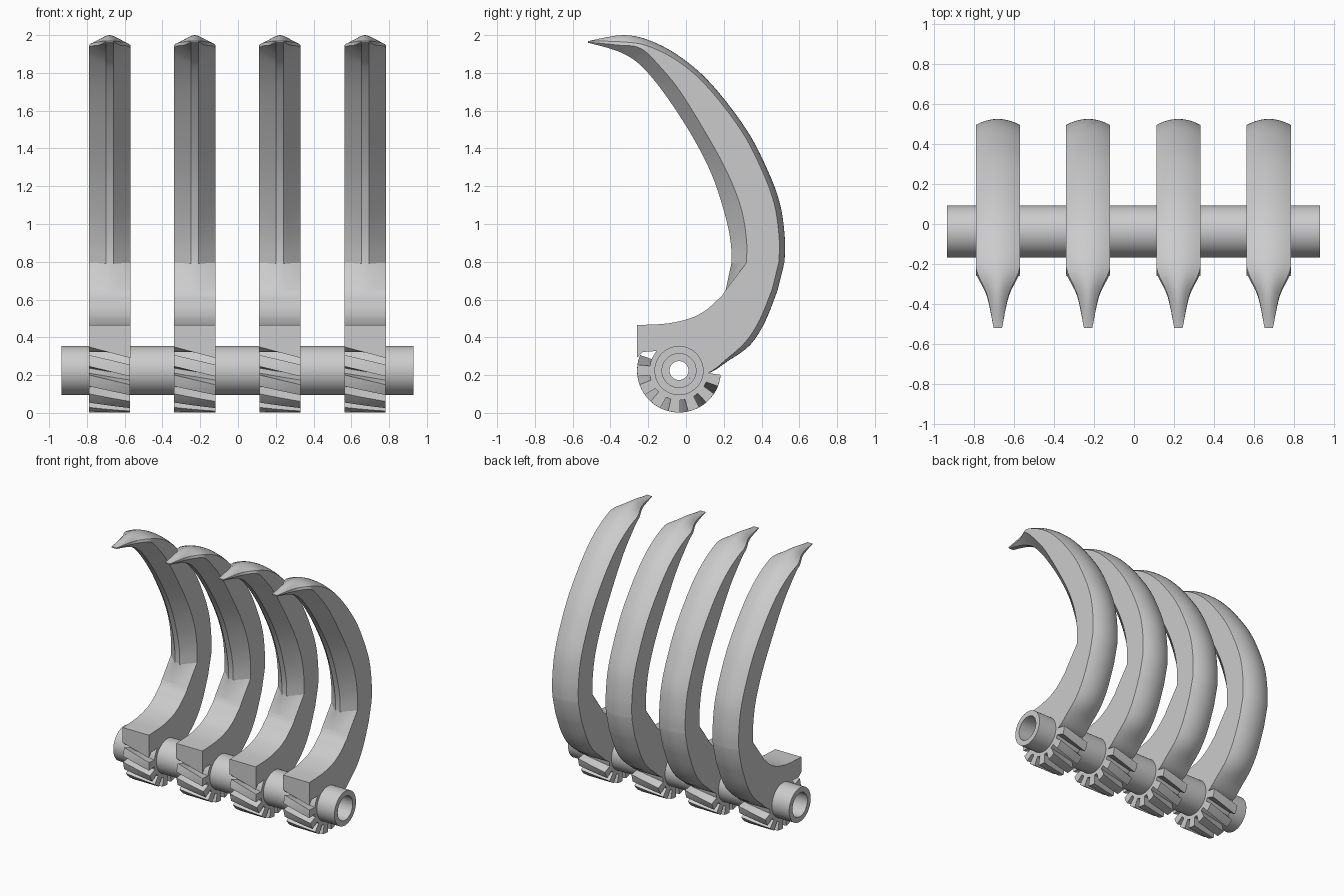
import bpy, bmesh, math
from mathutils import Vector

if "Cube" in bpy.data.objects:
    bpy.data.objects.remove(bpy.data.objects["Cube"])

grey = bpy.data.materials.new("plain grey")
grey.use_nodes = True
grey.diffuse_color = (0.6, 0.6, 0.6, 1)
grey.node_tree.nodes["Principled BSDF"].inputs["Base Color"].default_value = grey.diffuse_color

AXLE_Y, AXLE_Z = -0.037, 0.224
HALF = 0.11                       # half width of a claw
CLAW_X = [-0.68, -0.229, 0.222, 0.673]


def loft(name, rings, closed=False):
    """Skin a run of equal closed rings; cap the ends unless the run is a loop."""
    bm = bmesh.new()
    rows = [[bm.verts.new(p) for p in ring] for ring in rings]
    pairs = list(zip(rows, rows[1:]))
    if closed:
        pairs.append((rows[-1], rows[0]))
    else:
        bm.faces.new(rows[0])
        bm.faces.new(rows[-1])
    for a, b in pairs:
        for i in range(len(a)):
            j = (i + 1) % len(a)
            bm.faces.new((a[i], a[j], b[j], b[i]))
    bmesh.ops.remove_doubles(bm, verts=bm.verts, dist=0.0002)
    bmesh.ops.recalc_face_normals(bm, faces=bm.faces)
    for f in bm.faces:
        f.smooth = True
    for e in bm.edges:
        e.smooth = e.calc_face_angle(0) < math.radians(28)
    mesh = bpy.data.meshes.new(name)
    bm.to_mesh(mesh)
    bm.free()
    mesh.materials.append(grey)
    return mesh


def place(name, mesh, location):
    obj = bpy.data.objects.new(name, mesh)
    obj.location = location
    bpy.context.collection.objects.link(obj)


def spline(keys, steps):
    """Catmull-Rom through rows of numbers."""
    out = []
    for i in range(len(keys) - 1):
        quad = zip(keys[max(i - 1, 0)], keys[i], keys[i + 1], keys[min(i + 2, len(keys) - 1)])
        quad = list(quad)
        for s in range(steps):
            t = s / steps
            out.append([b + 0.5 * t * (c - a + t * (2 * a - 5 * b + 4 * c - d
                        + t * (3 * (b - c) + d - a))) for a, b, c, d in quad])
    return out + [list(keys[-1])]


def section(row):
    """Blade section: flat cutting ridge, bevels, flat sides and a rounded back."""
    iy, iz, sy, sz, oy, oz, w, drop = row
    w = min(w, HALF)
    inner, side, back = Vector((iy, iz)), Vector((sy, sz)), Vector((oy, oz))
    shoulder = back + (side - back).normalized() * min(max(drop, 0), (side - back).length)
    half = [(min(0.02, w), inner), (w, side)]
    for k in range(6):
        x = 1 - k / 5
        half.append((w * x, shoulder.lerp(back, 1 - x * x)))
    full = half + [(-x, p) for x, p in reversed(half[:-1])]
    return [(x, p.x, p.y) for x, p in full]


# Claw root: inner y, z, outer y, z, shoulder drop
root_keys = [
    (-.26, .465, -.26, .32, 0), (-.1, .473, -.1, .33, 0), (.02, .5, 0, .32, 0),
    (.08, .528, .1, .21, 0), (.12, .555, .23, .28, .015), (.16, .592, .34, .36, .03),
    (.19, .62, .42, .485, .03), (.21, .65, .485, .65, .03)]
# Claw blade: ridge y, z, bevel edge y, z, back y, z, half width, shoulder drop
blade_keys = [
    (.24, .79, .32, .795, .522, .8, .11, .03), (.237, .9, .32, .92, .523, .93, .11, .03),
    (.206, 1.05, .29, 1.09, .497, 1.11, .11, .03), (.137, 1.26, .215, 1.28, .43, 1.29, .11, .03),
    (.03, 1.47, .1, 1.49, .32, 1.5, .11, .03), (-.11, 1.685, -.03, 1.7, .14, 1.735, .11, .03),
    (-.22, 1.82, -.13, 1.825, -.02, 1.878, .11, .03), (-.3, 1.885, -.24, 1.93, -.18, 1.967, .11, .04),
    (-.39, 1.925, -.36, 1.947, -.33, 2, .055, .04), (-.52, 1.96, -.52, 1.963, -.52, 1.968, .021, 0)]
rows = [(a, b, a, b, c, d, HALF, e) for a, b, c, d, e in spline(root_keys, 4)]
rows += spline(blade_keys, 5)
rings = [section(r) for r in rows]
# Slant the lower front edge of the block along the tooth helix
rings[0] = [(x, y, z - 0.27 * x if z < 0.4 else z) for x, y, z in rings[0]]
claw = loft("claw", rings)


# Toothed hub: helical teeth only on the lower, exposed arc
PITCH = 360 / 13
outline = []
for n in range(13):
    tip = 0.222 if n < 7 else 0.157
    for offset, radius in ((-9, .157), (-8, tip), (0, tip), (8, tip), (9, .157)):
        outline.append((math.radians(180 + n * PITCH + offset), radius))
hub_rings = []
W = HALF - 0.001
for angle, radius in outline:
    ring = []
    for x, r in [(-W, .07)] + [(W * k / 2, radius) for k in range(-2, 3)] + [(W, .07)]:
        a = angle + 0.24 * (x / W - 1) / 2
        ring.append((x, r * math.cos(a), r * math.sin(a)))
    hub_rings.append(ring)
hub = loft("toothed_hub", hub_rings, closed=True)

for n, x in enumerate(CLAW_X, 1):
    place(f"claw_{n}", claw, (x, 0, 0))
    place(f"toothed_hub_{n}", hub, (x, AXLE_Y, AXLE_Z))

# Hollow axle with wider bores at both ends
profile = [(-.935, .13), (.93, .13), (.93, .09), (.78, .09), (.78, .05),
           (-.785, .05), (-.785, .09), (-.935, .09)]
axle_rings = []
for k in range(48):
    a = math.tau * k / 48
    axle_rings.append([(x, r * math.cos(a), r * math.sin(a)) for x, r in profile])
place("axle", loft("axle", axle_rings, closed=True), (0, AXLE_Y, AXLE_Z))
